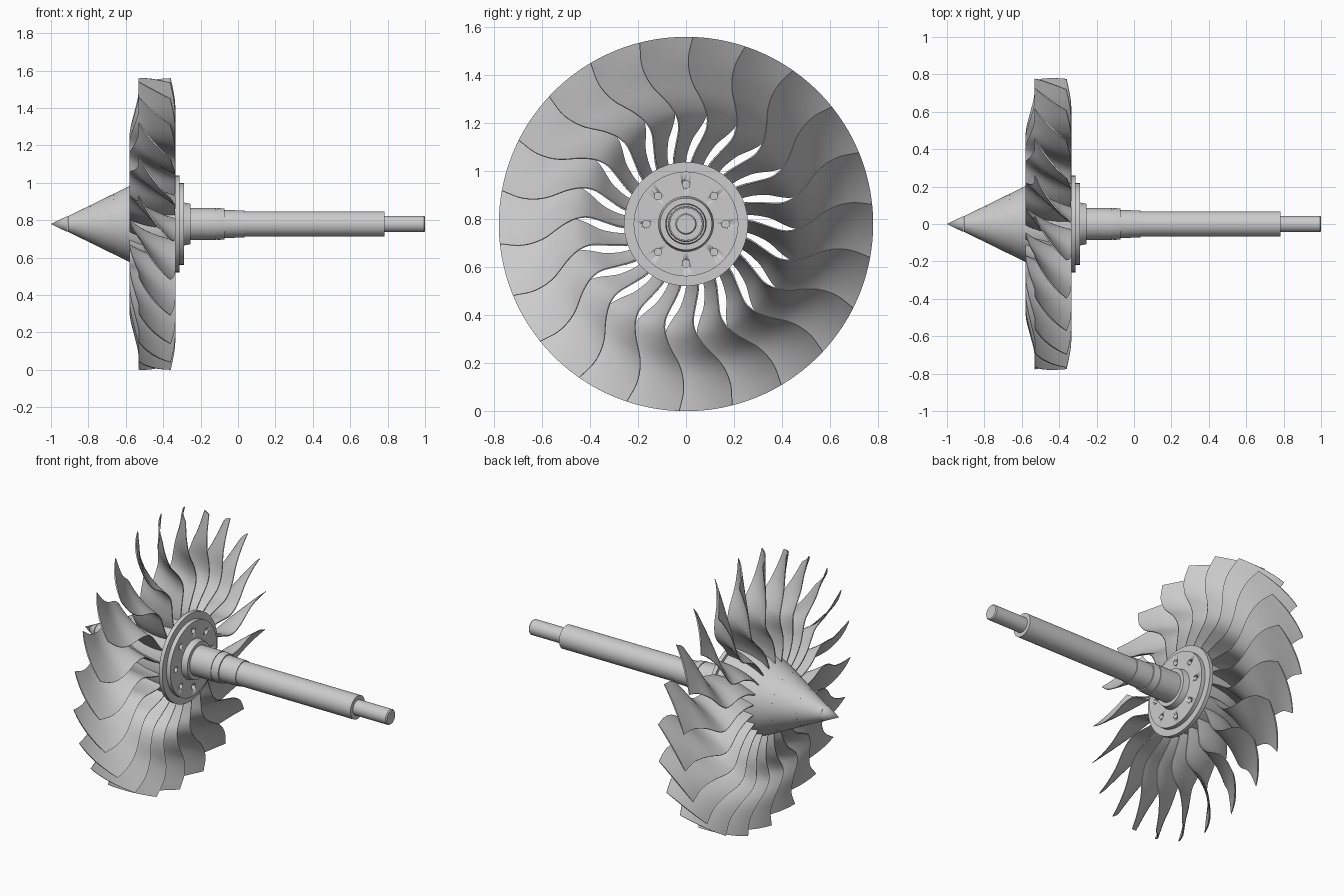
import bpy, bmesh, math
from mathutils import Vector, Matrix

if "Cube" in bpy.data.objects:
    bpy.data.objects.remove(bpy.data.objects["Cube"])

AXIS_Z = 0.78
BLADES = 22


def finish(name, bm, angle=30):
    bmesh.ops.remove_doubles(bm, verts=bm.verts, dist=1e-6)
    bmesh.ops.recalc_face_normals(bm, faces=bm.faces)
    me = bpy.data.meshes.new(name)
    bm.to_mesh(me)
    bm.free()
    ob = bpy.data.objects.new(name, me)
    bpy.context.collection.objects.link(ob)
    ob.location.z = AXIS_Z
    bpy.ops.object.select_all(action='DESELECT')
    ob.select_set(True)
    bpy.context.view_layer.objects.active = ob
    bpy.ops.object.shade_smooth_by_angle(angle=math.radians(angle))
    return ob


def lathe(name, profile, n=96):
    """Revolve (x, radius) points around the x axis."""
    bm = bmesh.new()
    rings = []
    for x, r in profile:
        if r == 0:
            rings.append([bm.verts.new((x, 0, 0))] * n)
        else:
            rings.append([bm.verts.new((x, r * math.cos(t), r * math.sin(t)))
                          for t in (2 * math.pi * i / n for i in range(n))])
    for a, b in zip(rings, rings[1:]):
        for i in range(n):
            j = (i + 1) % n
            quad = list(dict.fromkeys((a[i], a[j], b[j], b[i])))
            bm.faces.new(quad)
    return finish(name, bm)


def cylinders(name, places, radius, depth, n=20):
    """Several cylinders; places are (centre, direction)."""
    bm = bmesh.new()
    for pos, d in places:
        m = Matrix.Translation(pos) @ Vector(d).to_track_quat('Z', 'Y').to_matrix().to_4x4()
        bmesh.ops.create_cone(bm, cap_ends=True, segments=n, radius1=radius,
                              radius2=radius, depth=depth, matrix=m)
    return finish(name, bm)


def curve(keys, r):
    """Smooth (Hermite) interpolation through (radius, value) keys."""
    k = len(keys) - 1
    i = next((i for i in range(k) if r <= keys[i + 1][0]), k - 1)

    def slope(j):
        a, b = keys[max(j - 1, 0)], keys[min(j + 1, k)]
        return (b[1] - a[1]) / (b[0] - a[0])
    (r0, v0), (r1, v1) = keys[i], keys[i + 1]
    h = r1 - r0
    t = (r - r0) / h
    return ((2*t**3 - 3*t**2 + 1) * v0 + (t**3 - 2*t**2 + t) * h * slope(i)
            + (3*t**2 - 2*t**3) * v1 + (t**3 - t**2) * h * slope(i + 1))


# Spinner cone with its small nose cap
lathe("nose_cap", [(-1, 0), (-0.912, 0.043), (-0.912, 0)])
lathe("spinner", [(-0.91, 0), (-0.91, 0.041), (-0.58, 0.203), (-0.53, 0.222),
                  (-0.45, 0.236), (-0.335, 0.24), (-0.335, 0)])

# Rear flange with bolt holes
flange = lathe("rear_flange", [(-0.337, 0), (-0.337, 0.258), (-0.314, 0.258), (-0.314, 0.218),
                               (-0.29, 0.218), (-0.29, 0.115), (-0.255, 0.108),
                               (-0.255, 0)])
hole_spots = [((-0.30, 0.165 * math.cos(k * math.pi / 4), 0.165 * math.sin(k * math.pi / 4)), (1, 0, 0))
              for k in range(8)]
cutter = cylinders("hole_cutter", hole_spots, 0.0155, 0.06)
cutter.hide_render = True
cutter.hide_set(True)
mod = flange.modifiers.new("holes", 'BOOLEAN')
mod.object = cutter
mod.operation = 'DIFFERENCE'
mod.solver = 'EXACT'

# Stepped shaft
lathe("shaft", [(-0.27, 0), (-0.27, 0.086), (-0.118, 0.086), (-0.118, 0.082), (-0.113, 0.082),
                (-0.113, 0.086), (-0.072, 0.082), (-0.072, 0.075), (0.035, 0.072),
                (0.035, 0.068), (0.782, 0.068), (0.782, 0.044), (0.994, 0.044),
                (1.0, 0.039), (1.0, 0)], 64)

# Small screws in rings on the spinner
screws = []
for x in (-0.79, -0.665):
    r = 0.041 + (x + 0.91) * 0.491
    for k in range(20):
        t = 2 * math.pi * k / 20
        d = (-0.44, 0.9 * math.cos(t), 0.9 * math.sin(t))
        screws.append(((x, r * math.cos(t), r * math.sin(t)), d))
cylinders("spinner_screws", screws, 0.003, 0.002, 8)

# Fan blade: edges given by radius
TE_ANGLE = [(0.18, 0), (0.27, -3.5), (0.33, -7), (0.40, -10), (0.45, -9.3), (0.50, -6.5),
            (0.59, -0.5), (0.68, 1.3), (0.78, 0)]
SWEEP = [(0.18, 13), (0.27, 10.5), (0.35, 10), (0.40, 12), (0.47, 16.3), (0.60, 18.5), (0.78, 17.5)]
LE_X = [(0.18, -0.58), (0.35, -0.58), (0.50, -0.577), (0.60, -0.553), (0.69, -0.532), (0.78, -0.53)]
TE_X = [(0.18, -0.337), (0.58, -0.335), (0.68, -0.341), (0.78, -0.361)]
THICK = [(0.18, 0.016), (0.45, 0.012), (0.78, 0.008)]
RADII = [0.18 + 0.6 * i / 30 for i in range(31)]
CHORD = 12


def section(r):
    te, sw = curve(TE_ANGLE, r), curve(SWEEP, r)
    x0, x1, th = curve(LE_X, r), curve(TE_X, r), curve(THICK, r)
    arc = r * math.radians(sw)
    dx = x1 - x0
    length = math.hypot(dx, arc)
    nx, na = -arc / length, dx / length
    pts = []
    order = [(i, 1) for i in range(CHORD + 1)] + [(i, -1) for i in range(CHORD, -1, -1)]
    for i, side in order:
        s = i / CHORD
        bulge = 0.05 * length * 4 * s * (1 - s)
        half = side * th * (0.2 + 0.3 * 4 * s * (1 - s))
        x = x0 + dx * s + nx * (bulge + half)
        a = math.radians(te - sw * (1 - s)) + na * (bulge + half) / r
        pts.append((x, r * math.cos(a), r * math.sin(a)))
    return pts


bm = bmesh.new()
rings = [[bm.verts.new(p) for p in section(r)] for r in RADII]
n = len(rings[0])
for a, b in zip(rings, rings[1:]):
    for i in range(n):
        j = (i + 1) % n
        bm.faces.new((a[i], a[j], b[j], b[i]))
for ring in (rings[0], rings[-1]):
    for i in range(CHORD):
        bm.faces.new((ring[i], ring[i + 1], ring[n - 2 - i], ring[n - 1 - i]))
blade = finish("fan_blade_01", bm, 40)
blade.rotation_euler.x = math.radians(71.6)
for k in range(1, BLADES):
    copy = blade.copy()
    copy.name = f"fan_blade_{k + 1:02d}"
    copy.rotation_euler.x = math.radians(71.6 + k * 360 / BLADES)
    bpy.context.collection.objects.link(copy)
